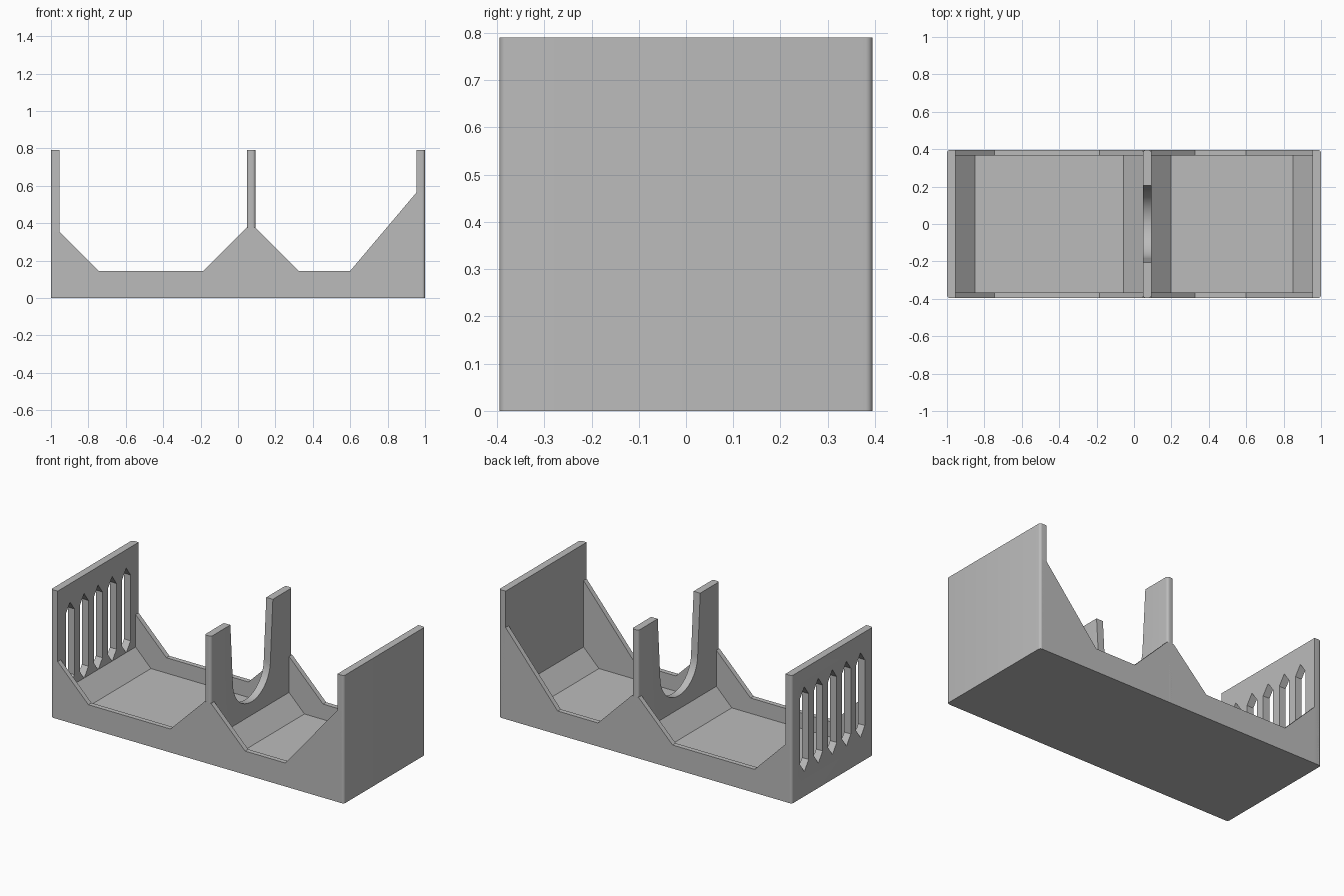
import bpy, bmesh, math
from mathutils import Vector

if "Cube" in bpy.data.objects:
    bpy.data.objects.remove(bpy.data.objects["Cube"])

grey = bpy.data.materials.new("plain grey")
grey.diffuse_color = (0.5, 0.5, 0.5, 1)
grey.use_nodes = True
grey.node_tree.nodes["Principled BSDF"].inputs["Base Color"].default_value = grey.diffuse_color

HALF_Y = 0.395   # half depth of the tray
HEIGHT = 0.79
WALL = 0.045     # end wall and divider thickness
SIDE = 0.03      # front and back panel thickness
DIV0, DIV1 = 0.048, 0.093


def prism(name, profile, axis, lo, hi, round_edge=None):
    """Extrude a 2D profile along x (profile in y,z) or y (profile in x,z)."""
    bm = bmesh.new()
    place = (lambda p: (lo, p[0], p[1])) if axis == 'x' else (lambda p: (p[0], lo, p[1]))
    face = bm.faces.new([bm.verts.new(place(p)) for p in profile])
    ext = bmesh.ops.extrude_face_region(bm, geom=[face])
    shift = Vector((hi - lo, 0, 0)) if axis == 'x' else Vector((0, hi - lo, 0))
    bmesh.ops.translate(bm, vec=shift,
                        verts=[v for v in ext['geom'] if isinstance(v, bmesh.types.BMVert)])
    bmesh.ops.recalc_face_normals(bm, faces=bm.faces)
    # Round the chosen upright corners
    if round_edge:
        edges = [e for e in bm.edges
                 if abs(e.verts[0].co.z - e.verts[1].co.z) > 0.1
                 and all(abs(abs(v.co.y) - HALF_Y) < 1e-4 and round_edge(v.co.x) for v in e.verts)]
        bmesh.ops.bevel(bm, geom=edges, offset=0.015, segments=5, profile=0.5, affect='EDGES')
    me = bpy.data.meshes.new(name)
    bm.to_mesh(me)
    bm.free()
    me.materials.append(grey)
    ob = bpy.data.objects.new(name, me)
    bpy.context.collection.objects.link(ob)
    return ob


def select(ob):
    bpy.ops.object.select_all(action='DESELECT')
    ob.select_set(True)
    bpy.context.view_layer.objects.active = ob


# Floor with sloped ends in each compartment
F, S, RUN = 0.05, 0.155, 0.105
inner = 1 - WALL
floor = prism("sloped_floor", [
    (-0.98, 0), (0.98, 0), (0.98, S), (inner, S), (inner - RUN, F), (DIV1 + RUN, F), (DIV1, S),
    (DIV0, S), (DIV0 - RUN, F), (-inner + RUN, F), (-inner, S), (-0.98, S)],
    'y', -HALF_Y + 0.02, HALF_Y - 0.02)

# Front and back panels with stepped-down top edges
panel = [(-0.985, 0), (0.985, 0), (0.985, 0.565), (inner, 0.565), (0.6, 0.145), (0.325, 0.145),
         (DIV1, 0.377), (DIV0, 0.377), (-0.185, 0.145), (-0.745, 0.145), (-inner, 0.355),
         (-0.985, 0.355)]
prism("front_panel", panel, 'y', -HALF_Y, -HALF_Y + SIDE)
prism("back_panel", panel, 'y', HALF_Y - SIDE, HALF_Y)

# End walls with rounded outer corners
rect = [(-HALF_Y, 0), (HALF_Y, 0), (HALF_Y, HEIGHT), (-HALF_Y, HEIGHT)]
right = prism("right_end_wall", rect, 'x', inner, 1, lambda x: x > 0.99)
left = prism("left_end_wall", rect, 'x', -1, -inner, lambda x: x < -0.99)

# Five pointed slots through the left end wall
for i in range(5):
    y = (i - 2) * 0.137
    w = 0.042
    cutter = prism("slot_cutter", [
        (y, 0.153), (y + w, 0.212), (y + w, 0.618), (y, 0.677), (y - w, 0.618), (y - w, 0.212)],
        'x', -1.1, -0.9)
    cutter.hide_render = True
    mod = left.modifiers.new("slot", 'BOOLEAN')
    mod.operation, mod.solver, mod.object = 'DIFFERENCE', 'EXACT', cutter
    select(left)
    bpy.ops.object.modifier_apply(modifier=mod.name)
    bpy.data.objects.remove(cutter)

# Divider with a round-bottomed notch, slightly wider at the top
R, CZ, N = 0.183, 0.42, 32
arc = [(R * math.cos(a), CZ - R * math.sin(a)) for a in (math.pi * k / N for k in range(N + 1))]
divider = prism("notched_divider",
                [(-HALF_Y, 0), (HALF_Y, 0), (HALF_Y, HEIGHT), (0.207, HEIGHT)] + arc +
                [(-0.207, HEIGHT), (-HALF_Y, HEIGHT)],
                'x', DIV0, DIV1, lambda x: True)

# Smooth only the rounded corners and the notch
for ob in (left, right, divider):
    select(ob)
    bpy.ops.object.shade_smooth_by_angle(angle=math.radians(30))
